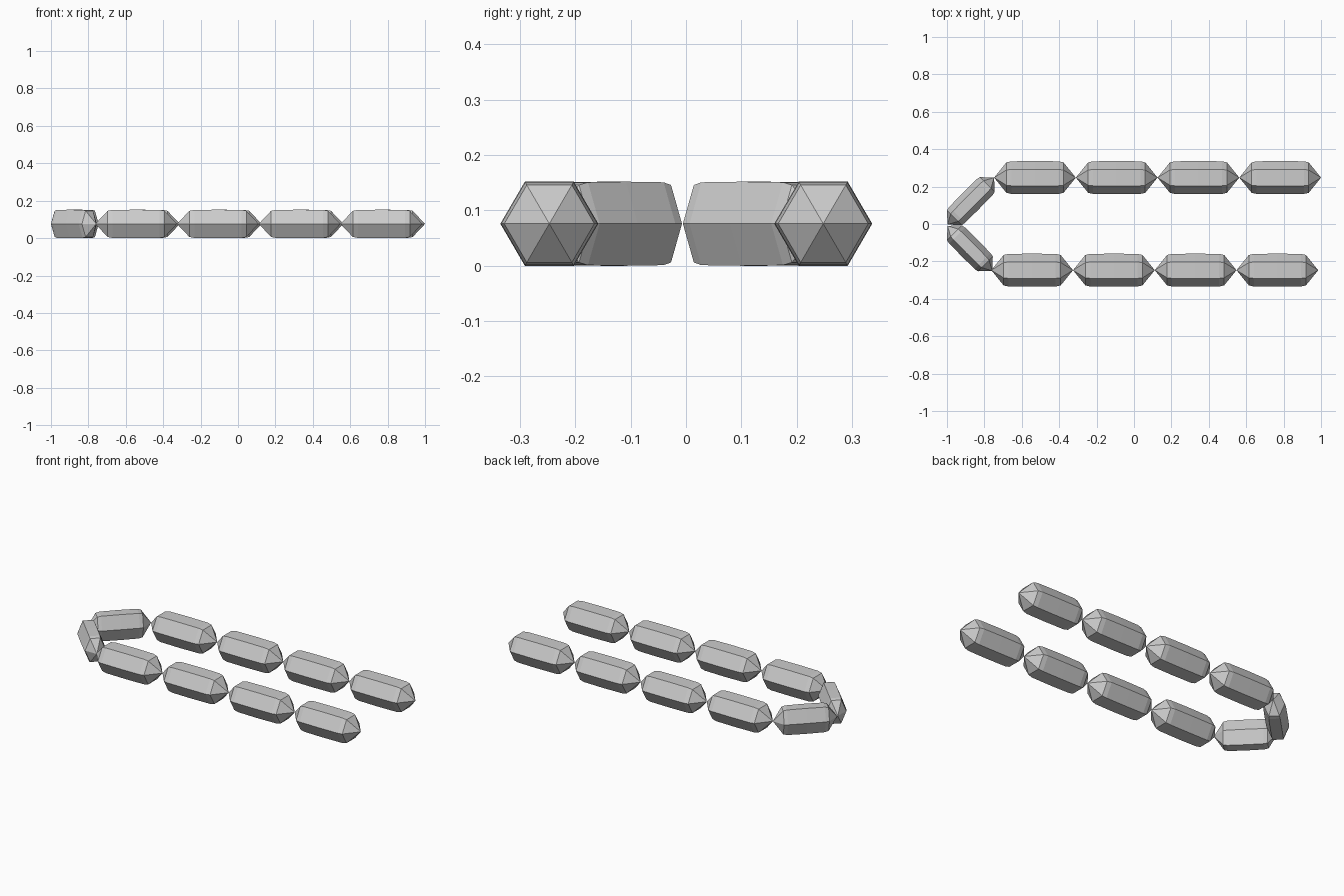
import bpy, bmesh
from math import cos, sin, pi, atan2, hypot

if "Cube" in bpy.data.objects:
    bpy.data.objects.remove(bpy.data.objects["Cube"])

Z = 0.076          # height of the chain's centre line
R = 0.0885         # half width of a straight bead
H = 0.076          # half height of every bead


def bead(name, start, end, half_width, tip):
    """Six-sided bead with pointed ends, running from start to end."""
    length = hypot(end[0] - start[0], end[1] - start[1])
    h = length / 2
    # (position along the bead, relative radius): shoulder, body, shoulder
    profile = [(-h + tip, 0.92), (-h + tip * 1.4, 0.985), (0, 1.0),
               (h - tip * 1.4, 0.985), (h - tip, 0.92)]
    bm = bmesh.new()
    rings = []
    for x, r in profile:
        rings.append([bm.verts.new((x, r * half_width * cos(k * pi / 3),
                                    r * H * sin(k * pi / 3) / sin(pi / 3)))
                      for k in range(6)])
    ends = [bm.verts.new((-h, 0, 0)), bm.verts.new((h, 0, 0))]
    for k in range(6):
        n = (k + 1) % 6
        for a, b in zip(rings, rings[1:]):
            bm.faces.new((a[k], a[n], b[n], b[k]))
        bm.faces.new((ends[0], rings[0][n], rings[0][k]))
        bm.faces.new((ends[1], rings[-1][k], rings[-1][n]))
    bmesh.ops.recalc_face_normals(bm, faces=bm.faces)
    mesh = bpy.data.meshes.new(name)
    bm.to_mesh(mesh)
    bm.free()
    obj = bpy.data.objects.new(name, mesh)
    obj.location = ((start[0] + end[0]) / 2, (start[1] + end[1]) / 2, Z)
    obj.rotation_euler.z = atan2(end[1] - start[1], end[0] - start[0])
    bpy.context.collection.objects.link(obj)
    return obj


# Two parallel rows of four beads
STEP = 0.437
for row, x0, y in (("back", -0.748, 0.248), ("front", -0.763, -0.247)):
    for i in range(4):
        bead(f"{row}_row_bead_{i + 1}", (x0 + i * STEP, y),
             (x0 + (i + 1) * STEP, y), R, 0.066)

# Slimmer slanted beads closing the left end
bead("back_corner_bead", (-0.997, -0.003), (-0.748, 0.248), 0.061, 0.052)
bead("front_corner_bead", (-0.997, -0.010), (-0.758, -0.250), 0.061, 0.052)
